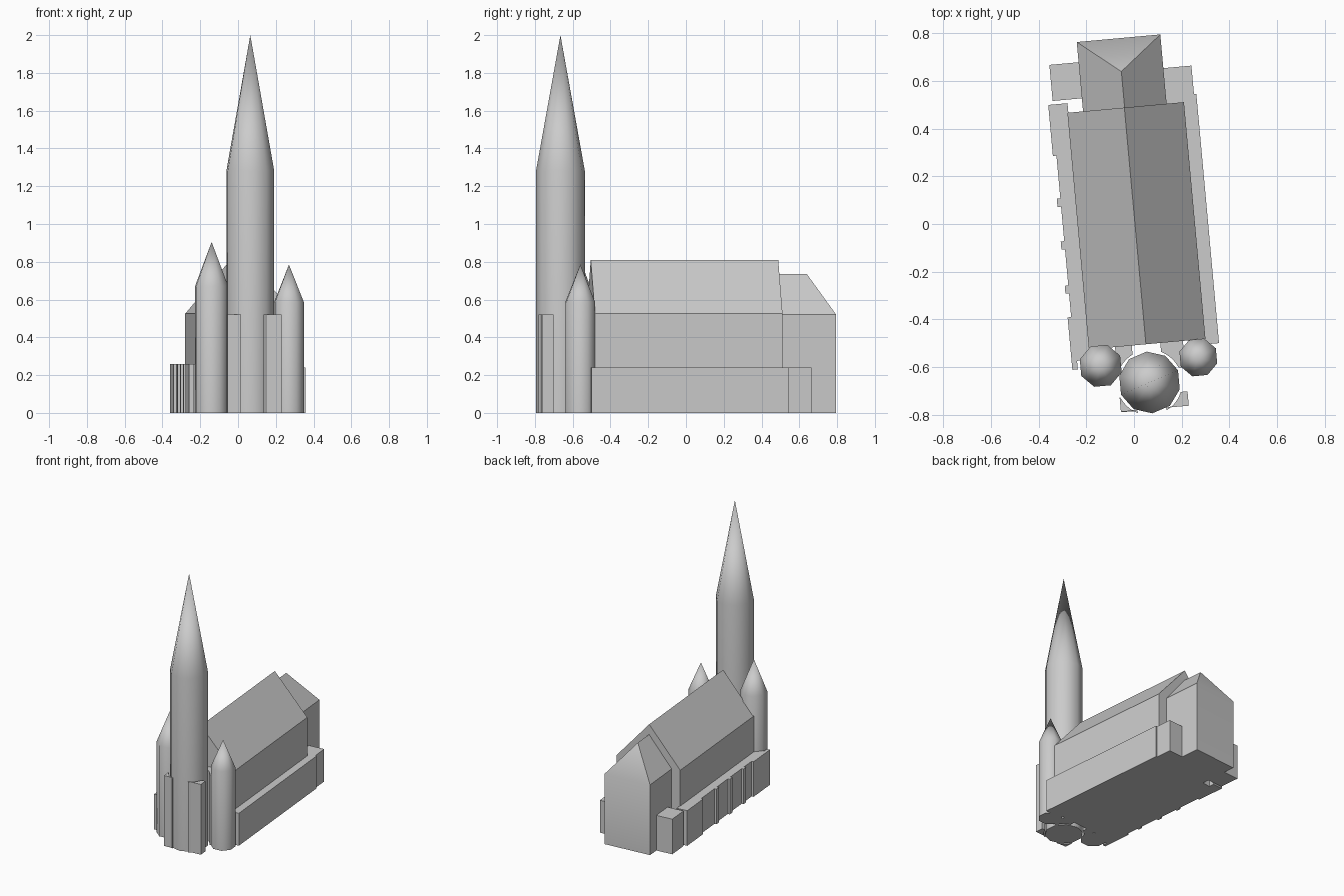
import bpy, bmesh
from math import sin, cos, pi, radians

cube = bpy.data.objects.get("Cube")
if cube:
    bpy.data.objects.remove(cube, do_unlink=True)

TURN = radians(5.2)  # the whole church stands slightly turned

stone = bpy.data.materials.new("grey_stone")
stone.diffuse_color = (0.6, 0.6, 0.6, 1)
stone.use_nodes = True
stone.node_tree.nodes["Principled BSDF"].inputs["Base Color"].default_value = (0.6, 0.6, 0.6, 1)


def finish(name, bm, angle):
    bmesh.ops.recalc_face_normals(bm, faces=bm.faces)
    mesh = bpy.data.meshes.new(name)
    bm.to_mesh(mesh)
    bm.free()
    mesh.materials.append(stone)
    ob = bpy.data.objects.new(name, mesh)
    ob.rotation_euler.z = TURN
    bpy.context.collection.objects.link(ob)
    bpy.ops.object.select_all(action='DESELECT')
    ob.select_set(True)
    bpy.context.view_layer.objects.active = ob
    bpy.ops.object.shade_smooth_by_angle(angle=radians(angle))
    return ob


def prism(name, outline, height, angle=30):
    """Upright prism over a plan outline."""
    bm = bmesh.new()
    base = bm.faces.new([bm.verts.new((x, y, 0)) for x, y in outline])
    top = bmesh.ops.extrude_face_region(bm, geom=[base])["geom"]
    for v in top:
        if isinstance(v, bmesh.types.BMVert):
            v.co.z = height
    return finish(name, bm, angle)


def block(name, x0, x1, y0, y1, height):
    return prism(name, [(x0, y0), (x1, y0), (x1, y1), (x0, y1)], height)


def hall(name, x0, x1, y0, y1, eaves, ridge, ridge_x, hip=0):
    """Hall with a pitched roof, hipped at the back when hip > 0."""
    bm = bmesh.new()
    corners = [(x0, y0), (x1, y0), (x1, y1), (x0, y1)]
    low = [bm.verts.new((x, y, 0)) for x, y in corners]
    top = [bm.verts.new((x, y, eaves)) for x, y in corners]
    front = bm.verts.new((ridge_x, y0, ridge))
    back = bm.verts.new((ridge_x, y1 - hip, ridge))
    bm.faces.new(low)
    for i in (1, 3):
        j = (i + 1) % 4
        bm.faces.new((low[i], low[j], top[j], top[i]))
    bm.faces.new((low[0], low[1], top[1], front, top[0]))
    if hip:
        bm.faces.new((low[2], low[3], top[3], top[2]))
        bm.faces.new((top[2], top[3], back))
    else:
        bm.faces.new((low[2], low[3], top[3], back, top[2]))
    bm.faces.new((top[1], top[2], back, front))
    bm.faces.new((top[3], top[0], front, back))
    return finish(name, bm, 35)


def tower(name, x, y, radius, shaft, tip, sides):
    """Polygonal shaft running into a pointed spire."""
    bm = bmesh.new()
    ring = [(x + radius * cos(2 * pi * (i + .5) / sides),
             y + radius * sin(2 * pi * (i + .5) / sides)) for i in range(sides)]
    low = [bm.verts.new((px, py, 0)) for px, py in ring]
    top = [bm.verts.new((px, py, shaft)) for px, py in ring]
    apex = bm.verts.new((x, y, tip))
    bm.faces.new(low)
    for i in range(sides):
        j = (i + 1) % sides
        bm.faces.new((low[i], low[j], top[j], top[i]))
        bm.faces.new((top[i], top[j], apex))
    return finish(name, bm, 50)


# Main body and choir
hall("nave", -.236, .255, -.507, .49, .525, .81, .004)
hall("choir", -.17, .182, .48, .782, .52, .735, .005, hip=.14)

# Towers
TX, TY = .0045, -.668
tower("main_tower", TX, TY, .13, 1.28, 2, 10)
tower("right_stair_tower", -.193, -.58, .092, .67, .905, 8)
tower("left_stair_tower", .218, -.582, .083, .585, .785, 8)

# Corner piers hugging the main tower
for sx, side, x in ((-1, "right", -.126), (1, "left", .16)):
    for sy, end, y in ((-1, "front", -.78), (1, "rear", -.5)):
        arc = [(TX + sx * .137 * cos(a), TY + sy * .137 * sin(a))
               for a in [radians(22 + 6 * k) for k in range(8)]]
        outline = [(x, y), (x, arc[0][1])] + arc + [(arc[-1][0], y)]
        prism(f"{end}_{side}_pier", outline, .52)

# Low aisle and vestry on the left side
block("left_aisle", .25, .31, -.53, .52, .24)
block("left_vestry", .178, .3, .485, .64, .24)

# Low aisle on the right side with its buttresses and vestry
block("right_aisle", -.298, -.232, -.55, .53, .26)
block("right_vestry", -.293, -.165, .545, .697, .26)
for i, (y0, y1) in enumerate(((-.586, -.365), (-.265, -.232), (-.08, -.045), (.1, .135), (.315, .53))):
    block(f"right_buttress_{i + 1}", -.313, -.29, y0, y1, .26)
